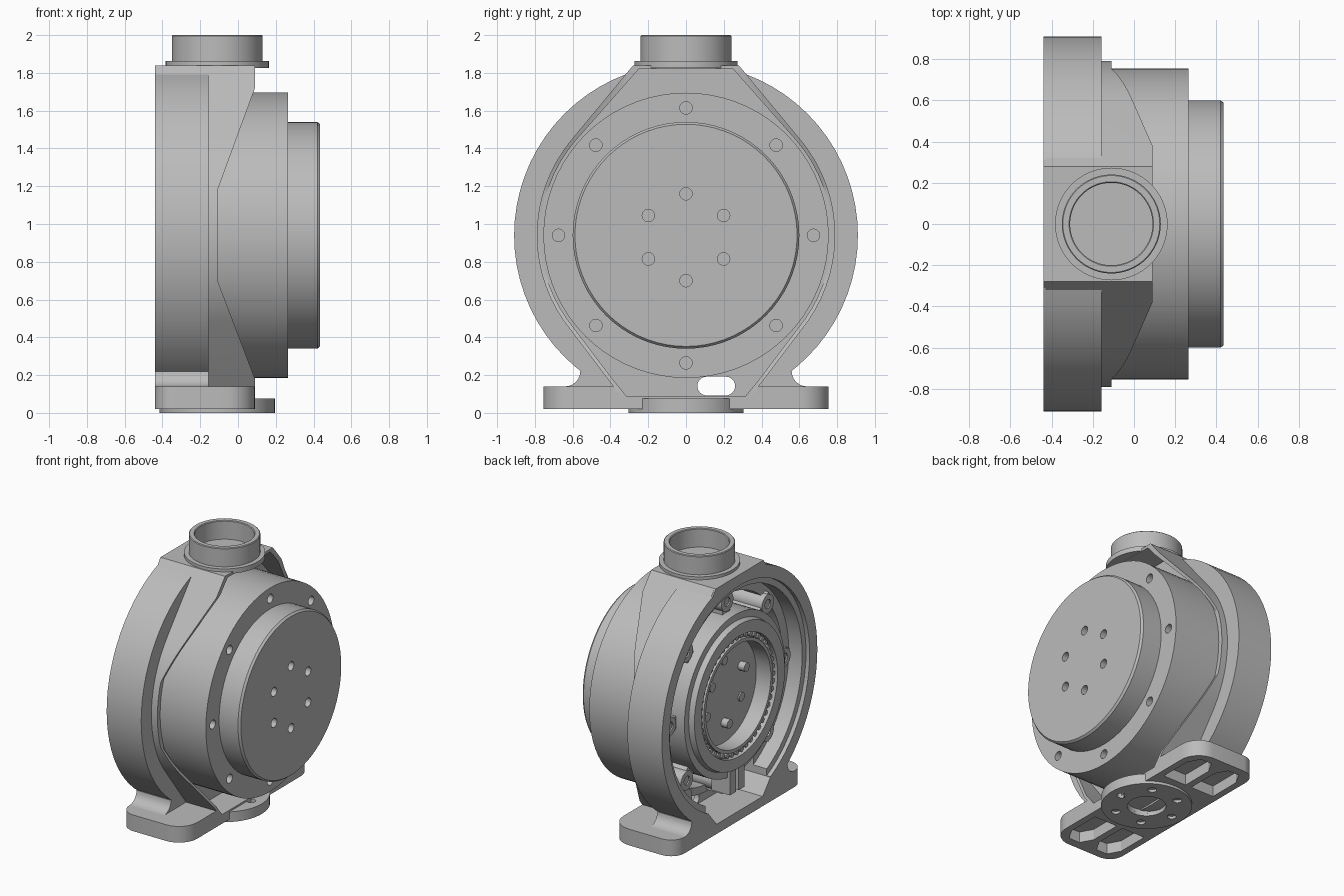
import bpy, bmesh, math
from mathutils import Matrix, Vector
from mathutils.geometry import convex_hull_2d

if "Cube" in bpy.data.objects:
    bpy.data.objects.remove(bpy.data.objects["Cube"])

CZ = 0.94            # height of the main axis
NX = -0.11           # x of the vertical port axis
BACK = -0.44
RIM_FRONT = -0.157
TOP = 1.84
METAL = bpy.data.materials.new("cast_grey")
METAL.use_nodes = True
GREY = (0.5, 0.5, 0.5, 1)
METAL.diffuse_color = GREY
METAL.node_tree.nodes["Principled BSDF"].inputs["Base Color"].default_value = GREY


def finish(name, bm):
    bmesh.ops.remove_doubles(bm, verts=bm.verts, dist=1e-5)
    bmesh.ops.recalc_face_normals(bm, faces=bm.faces)
    me = bpy.data.meshes.new(name)
    bm.to_mesh(me)
    bm.free()
    me.materials.append(METAL)
    ob = bpy.data.objects.new(name, me)
    bpy.context.collection.objects.link(ob)
    return ob


def prism(name, pts, axis, lo, hi):
    """Extrude a 2D outline along an axis."""
    bm = bmesh.new()
    i = "xyz".index(axis)

    def place(p, t):
        c = list(p)
        c.insert(i, t)
        return bm.verts.new(c)
    face = bm.faces.new([place(p, lo) for p in pts])
    ext = bmesh.ops.extrude_face_region(bm, geom=[face])["geom"]
    move = Vector((0, 0, 0))
    move[i] = hi - lo
    bmesh.ops.translate(bm, vec=move, verts=[v for v in ext if isinstance(v, bmesh.types.BMVert)])
    return finish(name, bm)


def box(name, x, y, z):
    return prism(name, [(x[0], y[0]), (x[1], y[0]), (x[1], y[1]), (x[0], y[1])], "z", *z)


def circle(r, cx=0, cy=0, n=64):
    return [(cx + r * math.cos(2 * math.pi * k / n), cy + r * math.sin(2 * math.pi * k / n)) for k in range(n)]


def lathe(name, profile, center=(0, CZ), segs=72, vertical=False):
    """Revolve a closed (along, radius) profile about x, or about z if vertical."""
    bm = bmesh.new()
    n = len(profile)
    rings = []
    for k in range(segs):
        a = 2 * math.pi * k / segs
        ring = []
        for t, r in profile:
            u, v = center[0] + r * math.cos(a), center[1] + r * math.sin(a)
            ring.append(bm.verts.new((u, v, t) if vertical else (t, u, v)))
        rings.append(ring)
    for k in range(segs):
        a, b = rings[k], rings[(k + 1) % segs]
        for j in range(n):
            if max(profile[j][1], profile[(j + 1) % n][1]) > 0:
                bm.faces.new((a[j], a[(j + 1) % n], b[(j + 1) % n], b[j]))
    bmesh.ops.dissolve_degenerate(bm, edges=bm.edges, dist=1e-6)
    return finish(name, bm)


def boolean(ob, tool, op="DIFFERENCE"):
    mod = ob.modifiers.new("cut", "BOOLEAN")
    mod.object, mod.operation, mod.solver = tool, op, "EXACT"
    bpy.context.view_layer.objects.active = ob
    bpy.ops.object.modifier_apply(modifier=mod.name)


def drop(*tools):
    for t in tools:
        bpy.data.objects.remove(t)


def ring_spots(radius, count, start=90):
    for k in range(count):
        a = math.radians(start + 360 * k / count)
        yield radius * math.cos(a), radius * math.sin(a)


def hull(pts):
    return [pts[i] for i in convex_hull_2d(pts)]


def mirrored(pts):
    return [(s * y, z) for s in (-1, 1) for y, z in pts]


# Cutters shared by the casing parts
cavity = lathe("cavity_cutter", [(-0.5, 0), (-0.5, 0.82), (-0.41, 0.82), (-0.41, 0.775),
                                 (-0.3, 0.775), (-0.3, 0.7), (0.2, 0.7), (0.2, 0)])
floor_cut = prism("floor_cutter", hull(mirrored([(0.27, 0.092), (0.36, 0.2), (0.36, 0.35)])),
                  "x", -0.5, -0.15)
slot_pts = hull(circle(0.05, 0.11, 0.142, 24) + circle(0.05, 0.21, 0.142, 24))
slot = prism("slot_cutter", slot_pts, "x", -0.6, 0.6)
recess = prism("recess_cutter", hull(circle(0.77, 0, CZ, 72) + mirrored(
    [(0.25, 1.82), (0.405, 0.2), (0.315, 0.088)])), "x", -0.11, 0.4)

# Rear rim with the flat top shoulder
rim_pts = [p for p in circle(0.91, 0, CZ, 72) if p[1] < CZ or abs(p[0]) > 0.3]
rim_pts += mirrored([(0.28, TOP)])
rim_pts.sort(key=lambda p: math.atan2(p[1] - CZ, p[0]))
rim = prism("rear_rim", rim_pts, "x", BACK, RIM_FRONT)

# Front body: tangent outline trimmed by the side profile, recessed inside thin walls
body_pts = circle(0.79, 0, CZ, 72) + mirrored([(0.28, TOP), (0.43, 0.2), (0.33, 0.07)])
body = prism("body_web", hull(body_pts), "x", BACK + 0.01, 0.2)
side = prism("side_cutter", [(-0.6, 0), (0.09, 0), (0.09, 0.18), (-0.108, 0.7),
                             (-0.108, 1.18), (0.09, 1.72), (0.09, 2), (-0.6, 2)], "y", -1, 1)
boolean(body, side, "INTERSECT")

# Base plate with rounded corners and pockets below
foot_pts = []
for s in (-1, 1):
    foot_pts += circle(0.11, BACK + 0.11, s * 0.645, 32) + circle(0.15, -0.06, s * 0.605, 32)
base = prism("foot_plate", hull(foot_pts), "z", 0.02, 0.14)
fillets = []
for s in (-1, 1):
    for x0, x1 in ((-0.39, -0.2), (-0.15, 0.04)):
        plan = [(x0, s * 0.36), (x1, s * 0.36), (x1, s * 0.6), (x1 - 0.05, s * 0.69),
                (x0 + 0.05, s * 0.69), (x0, s * 0.6)]
        pocket = prism("pocket", plan, "z", -0.1, 0.1)
        boolean(base, pocket)
        drop(pocket)
    # Concave fillet joining rim and foot
    arc = [(s * (0.64 + 0.08 * math.cos(a)), 0.22 + 0.08 * math.sin(a))
           for a in [math.radians(270 - 15 * k) for k in range(7)]]
    fillets.append(prism("foot_fillet", [(s * 0.36, 0.13), (s * 0.64, 0.13)] + arc + [(s * 0.36, 0.22)],
                         "x", BACK, RIM_FRONT))

for part in (rim, body, base, *fillets):
    for tool in (cavity, floor_cut, slot):
        boolean(part, tool)
for part in (body, base):
    boolean(part, recess)

# Bottom port flange
port = lathe("bottom_flange", [(0.045, 0), (0.045, 0.13), (0, 0.13), (0, 0.305), (0.075, 0.305),
                               (0.075, 0)], (NX, 0), vertical=True)
bore = prism("bore", circle(0.13, NX, 0), "z", -0.1, 0.055)
for part in (base, body):
    boolean(part, bore)
for dx, dy in ring_spots(0.22, 6, 0):
    hole = prism("hole", circle(0.03, NX + dx, dy, 20), "z", -0.1, 0.2)
    boolean(port, hole)
    drop(hole)

# Top port collar and tube
lathe("top_collar", [(1.825, 0), (1.825, 0.273), (1.862, 0.273), (1.862, 0)], (NX, 0), vertical=True)
lathe("top_tube", [(1.84, 0.2), (1.84, 0.24), (1.995, 0.24), (2, 0.235), (2, 0.205), (1.995, 0.2)],
      (NX, 0), vertical=True)

# Housing drum and front disc
drum = lathe("housing_drum", [(-0.2, 0.7), (-0.2, 0.755), (0.265, 0.755), (0.265, 0.6), (0.42, 0.6),
                              (0.435, 0.588), (0.435, 0), (0.2, 0), (0.2, 0.7)])
for spots, x0, z0 in ((ring_spots(0.675, 8), 0.215, CZ), (ring_spots(0.23, 6), 0.36, CZ - 0.01)):
    for dy, dz in spots:
        hole = prism("hole", circle(0.033, dy, z0 + dz, 20), "x", x0, 0.6)
        boolean(drum, hole)
        drop(hole)
drop(cavity, floor_cut, slot, recess, side, bore)

# Rear bearing hub with rollers and bolts
lathe("bearing_hub", [(0.21, 0), (0.21, 0.59), (-0.4, 0.59), (-0.4, 0.54), (-0.44, 0.53), (-0.44, 0.445),
                      (-0.4, 0.445), (-0.4, 0.405), (-0.43, 0.405), (-0.43, 0.38), (-0.31, 0.38),
                      (-0.31, 0)])
for dy, dz in ring_spots(0.425, 48):
    prism("roller", circle(0.018, dy, CZ + dz, 10), "x", -0.42, -0.39)
for k, (dy, dz) in enumerate(ring_spots(0.23, 6)):
    prism("hub_bolt", circle(0.033, dy, CZ + dz, 16), "x", -0.36 if k % 2 else -0.32, -0.3)

# Radial webs with hollow screw bosses
for k, (dy, dz) in enumerate(ring_spots(0.67, 8)):
    web = box("radial_web", (-0.33, 0.21), (0.5, 0.74), (-0.045, 0.045))
    turn = Matrix.Rotation(math.radians(90 + 45 * k), 4, "X")
    web.data.transform(Matrix.Translation((0, 0, CZ)) @ turn)
    lathe("screw_boss", [(0.21, 0.033), (0.21, 0.07), (-0.34, 0.07), (-0.34, 0.033)],
          (dy, CZ + dz), 24)

# Clamp block at the bottom of the opening
for s in (-1, 1):
    box("clamp_block", (-0.42, -0.27), (s * 0.05 - 0.035, s * 0.05 + 0.035), (0.23, 0.4))

# Smooth curved faces, keep edges sharp
for ob in bpy.context.collection.objects:
    if ob.type == "MESH" and METAL.name in ob.data.materials:
        ob.data.shade_smooth()
        ob.data.set_sharp_from_angle(angle=math.radians(25))
